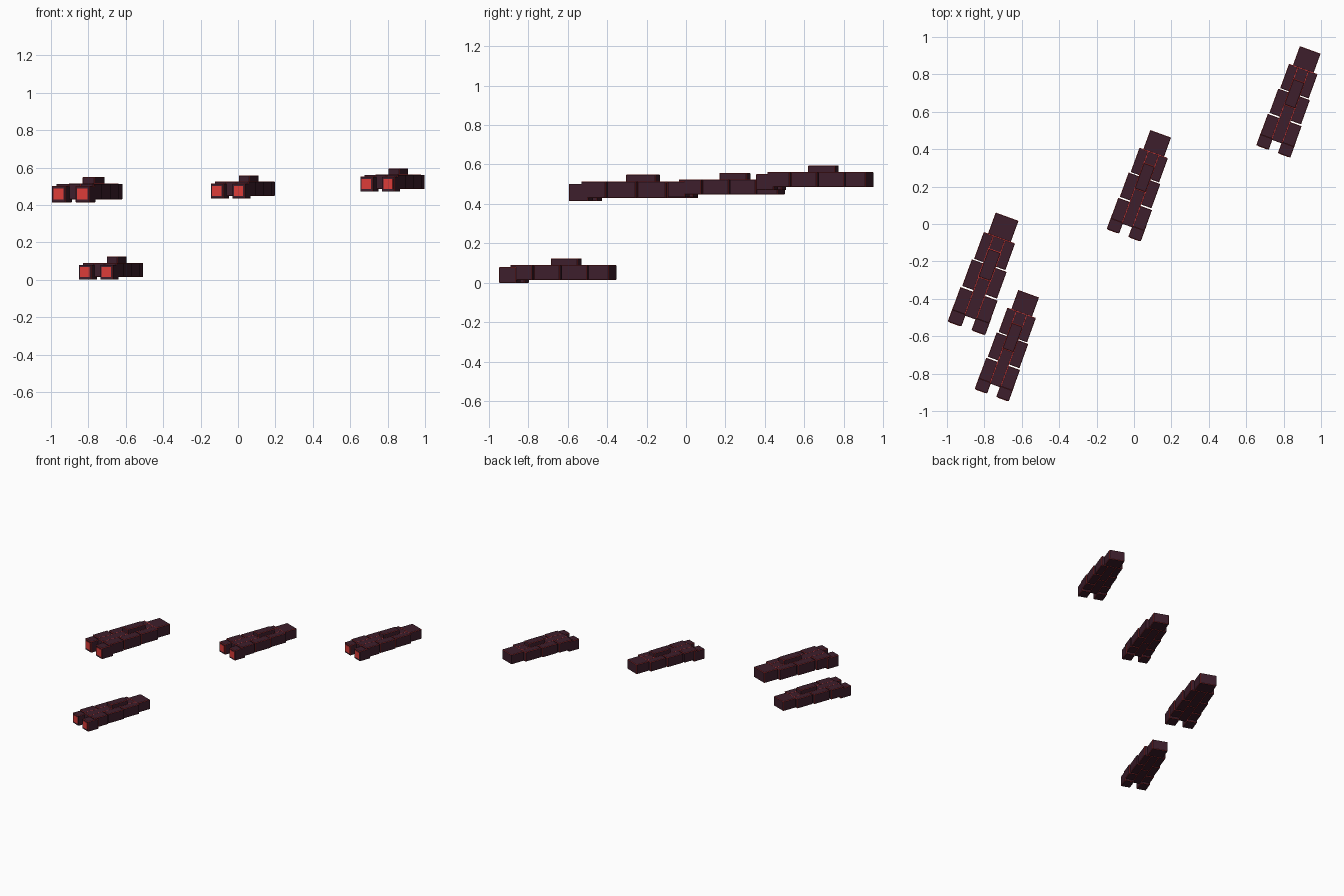
import bpy, bmesh, math

if "Cube" in bpy.data.objects:
    bpy.data.objects.remove(bpy.data.objects["Cube"])

ANGLE = math.radians(20)


def material(name, rgb):
    m = bpy.data.materials.new(name)
    m.diffuse_color = (*rgb, 1)
    m.use_nodes = True
    m.node_tree.nodes["Principled BSDF"].inputs["Base Color"].default_value = m.diffuse_color
    return m


DARK = material("dark_plum", (0.047, 0.013, 0.025))
RED = material("glow_red", (0.72, 0.045, 0.04))


def part(name, boxes, parent, red=False):
    """Blocks (x0, x1, y0, y1, z0, z1); dark ones get thin red edge seams."""
    bm = bmesh.new()
    for x0, x1, y0, y1, z0, z1 in boxes:
        for v in bmesh.ops.create_cube(bm, size=1)["verts"]:
            v.co.x = x1 if v.co.x > 0 else x0
            v.co.y = y1 if v.co.y > 0 else y0
            v.co.z = z1 if v.co.z > 0 else z0
    me = bpy.data.meshes.new(name)
    bm.to_mesh(me)
    bm.free()
    me.materials.append(RED if red else DARK)
    ob = bpy.data.objects.new(name, me)
    bpy.context.collection.objects.link(ob)
    ob.parent = parent
    if not red:
        me.materials.append(RED)
        bev = ob.modifiers.new("edge_seams", "BEVEL")
        bev.width = 0.002
        bev.segments = 1
        bev.limit_method = "ANGLE"
        bev.material = 1
    return ob


def mirrored(boxes):
    return boxes + [(-b[1], -b[0]) + b[2:] for b in boxes]


def ship(u, v, z, scale):
    root = bpy.data.objects.new("ship", None)
    bpy.context.collection.objects.link(root)
    c, s = math.cos(ANGLE), math.sin(ANGLE)
    root.location = (u * c + v * s, -u * s + v * c, z)
    root.rotation_euler = (0, 0, -ANGLE)
    root.scale = (scale,) * 3
    # twin engines poking out at the front, slightly lower than the hull
    part("engines", mirrored([(0.026, 0.097, 0.0, 0.092, 0.0, 0.08)]), root)
    part("engine_glow", mirrored([(0.035, 0.088, -0.002, 0.001, 0.014, 0.067)]),
         root, True)
    # side blocks narrowing toward the far end, with small gaps between rows
    part("side_blocks", mirrored([
        (0.030, 0.096, 0.06, 0.178, 0.014, 0.09),
        (0.030, 0.090, 0.186, 0.324, 0.014, 0.09),
        (0.030, 0.081, 0.330, 0.467, 0.014, 0.09)]), root)
    # central spine and end block
    part("spine", [(-0.030, 0.030, 0.055, 0.255, 0.014, 0.09),
                   (-0.030, 0.030, 0.255, 0.467, 0.014, 0.09)], root)
    part("end_block", [(-0.059, 0.059, 0.467, 0.577, 0.014, 0.09)], root)
    # raised tower
    part("tower", [(-0.031, 0.031, 0.256, 0.40, 0.085, 0.123)], root)
    # thin red seam strips along the deck joints and round the tower foot
    top = (0.087, 0.0905)
    part("deck_seams",
         mirrored([(0.0285, 0.0315, 0.062, 0.254) + top,
                   (0.0310, 0.0330, 0.254, 0.402) + top,
                   (0.0285, 0.0315, 0.402, 0.465) + top])
         + [(-0.079, 0.079, 0.4655, 0.4685) + top,
            (-0.033, 0.033, 0.2535, 0.2565) + top,
            (-0.033, 0.033, 0.3995, 0.4025) + top], root, True)


# four ships in loose formation, given along and across the heading
for args in [(-0.402, -1.12, 0.0, 1.0), (-0.651, -0.83, 0.414, 1.1),
             (-0.031, -0.075, 0.434, 1.0), (0.567, 0.62, 0.471, 1.0)]:
    ship(*args)
